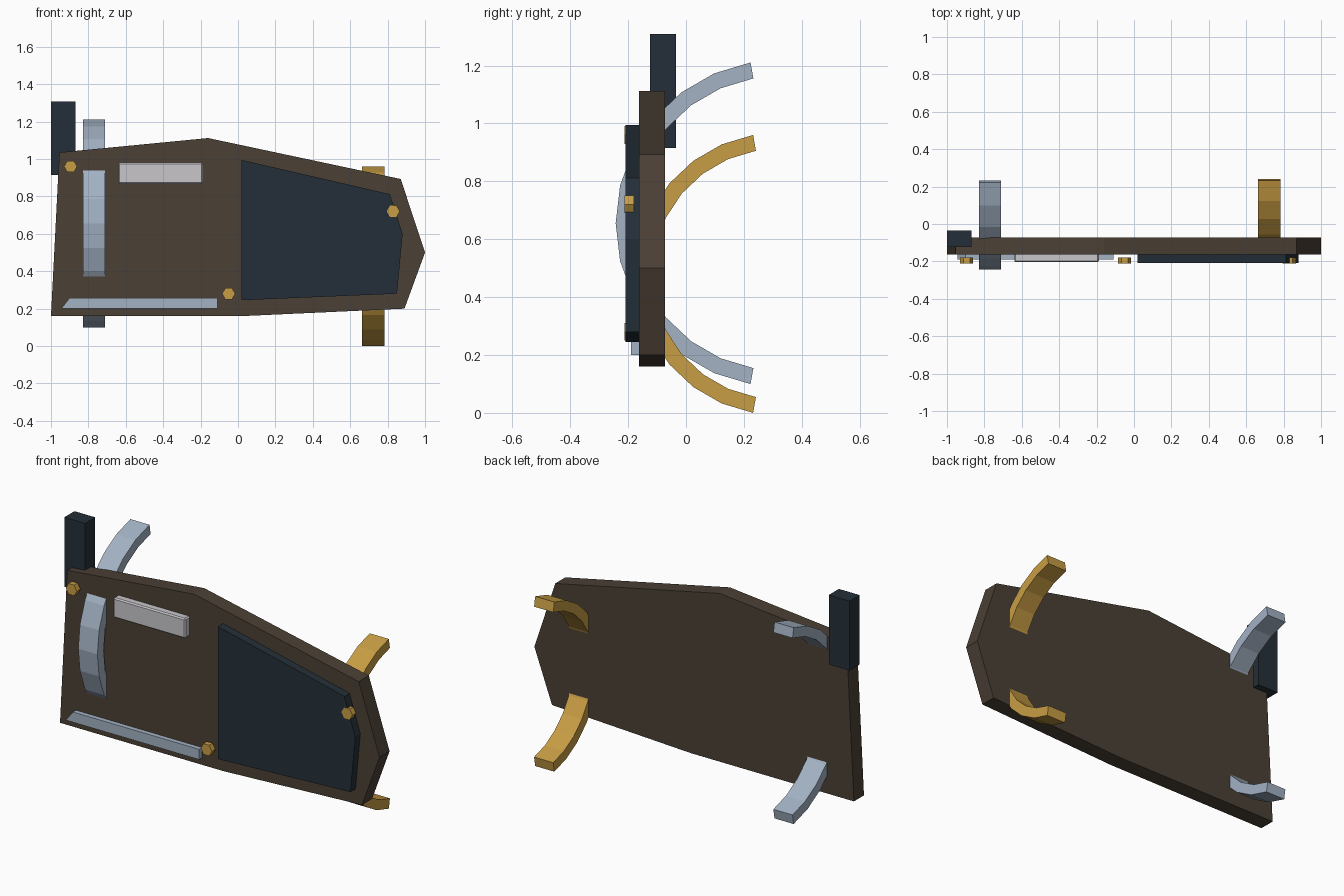
import bpy, bmesh, math

if "Cube" in bpy.data.objects:
    bpy.data.objects.remove(bpy.data.objects["Cube"])


def srgb(r, g, b):
    f = lambda c: c / 12.92 if c <= 0.04045 else ((c + 0.055) / 1.055) ** 2.4
    return (f(r / 255), f(g / 255), f(b / 255), 1)


def material(name, rgb):
    m = bpy.data.materials.new(name)
    m.diffuse_color = srgb(*rgb)
    m.use_nodes = True
    m.node_tree.nodes["Principled BSDF"].inputs["Base Color"].default_value = m.diffuse_color
    return m


BROWN = material("dark brown", (75, 64, 53))
DARK = material("blue black", (36, 47, 56))
STEEL = material("pale steel", (163, 178, 196))
GOLD = material("gold", (200, 157, 68))
WHITE = material("light grey", (200, 198, 202))


def finish(bm, name, mat):
    bmesh.ops.recalc_face_normals(bm, faces=bm.faces)
    me = bpy.data.meshes.new(name)
    bm.to_mesh(me)
    bm.free()
    me.materials.append(mat)
    ob = bpy.data.objects.new(name, me)
    bpy.context.collection.objects.link(ob)
    return ob


def slab(name, outline, y0, y1, mat):
    """Extrude an x-z outline from y0 to y1."""
    bm = bmesh.new()
    face = bm.faces.new([bm.verts.new((x, y0, z)) for x, z in outline])
    ext = bmesh.ops.extrude_face_region(bm, geom=[face])
    for v in ext["geom"]:
        if isinstance(v, bmesh.types.BMVert):
            v.co.y = y1
    return finish(bm, name, mat)


def rect(x0, x1, z0, z1):
    return [(x0, z0), (x1, z0), (x1, z1), (x0, z1)]


def clasp(name, x0, x1, cy, cz, r_out, r_in, mat, segs=12):
    """Arc-shaped band opening towards +y, 160 degrees long."""
    bm = bmesh.new()
    rings = []
    for i in range(segs + 1):
        a = math.radians(100 + 160 * i / segs)
        rings.append([bm.verts.new((x, cy + r * math.cos(a), cz + r * math.sin(a)))
                      for x, r in ((x0, r_out), (x1, r_out), (x1, r_in), (x0, r_in))])
    for a, b in zip(rings, rings[1:]):
        for k in range(4):
            n = (k + 1) % 4
            bm.faces.new((a[k], a[n], b[n], b[k]))
    bm.faces.new(rings[0])
    bm.faces.new(rings[-1])
    return finish(bm, name, mat)


# Main armour plate
slab("main_plate", [(-1, .16), (0.02, .16), (.89, .20), (1, .50), (.87, .893),
                    (-.16, 1.112), (-.955, 1.035)], -.163, -.073, BROWN)
# Raised dark panel
slab("front_panel", [(.02, .245), (.85, .28), (.88, .60), (.812, .812), (.02, .995)],
     -.209, -.155, DARK)
# Corner block
slab("corner_block", rect(-1, -.87, .915, 1.308), -.124, -.034, DARK)
# Lower trim strip
slab("lower_trim", [(-.945, .20), (-.11, .20), (-.11, .258), (-.90, .258)],
     -.19, -.155, STEEL)
# Pale name-plate blank with softened edges
tag = slab("pale_plate", rect(-.64, -.188, .867, .98), -.204, -.155, WHITE)
bev = tag.modifiers.new("edge", "BEVEL")
bev.width, bev.segments = .007, 1

# Curved arm clasps
clasp("steel_clasp", -.83, -.71, .321, .655, .564, .508, STEEL)
clasp("gold_clasp", .662, .782, .3165, .48, .4874, .432, GOLD)

# Hexagonal bolts
for i, (x, z) in enumerate([(-.895, .96), (.83, .72), (-.05, .28)]):
    hexagon = [(x + .035 * math.cos(k * math.pi / 3), z + .035 * math.sin(k * math.pi / 3))
               for k in range(6)]
    slab(f"bolt_{i + 1}", hexagon, -.212, -.18, GOLD)
